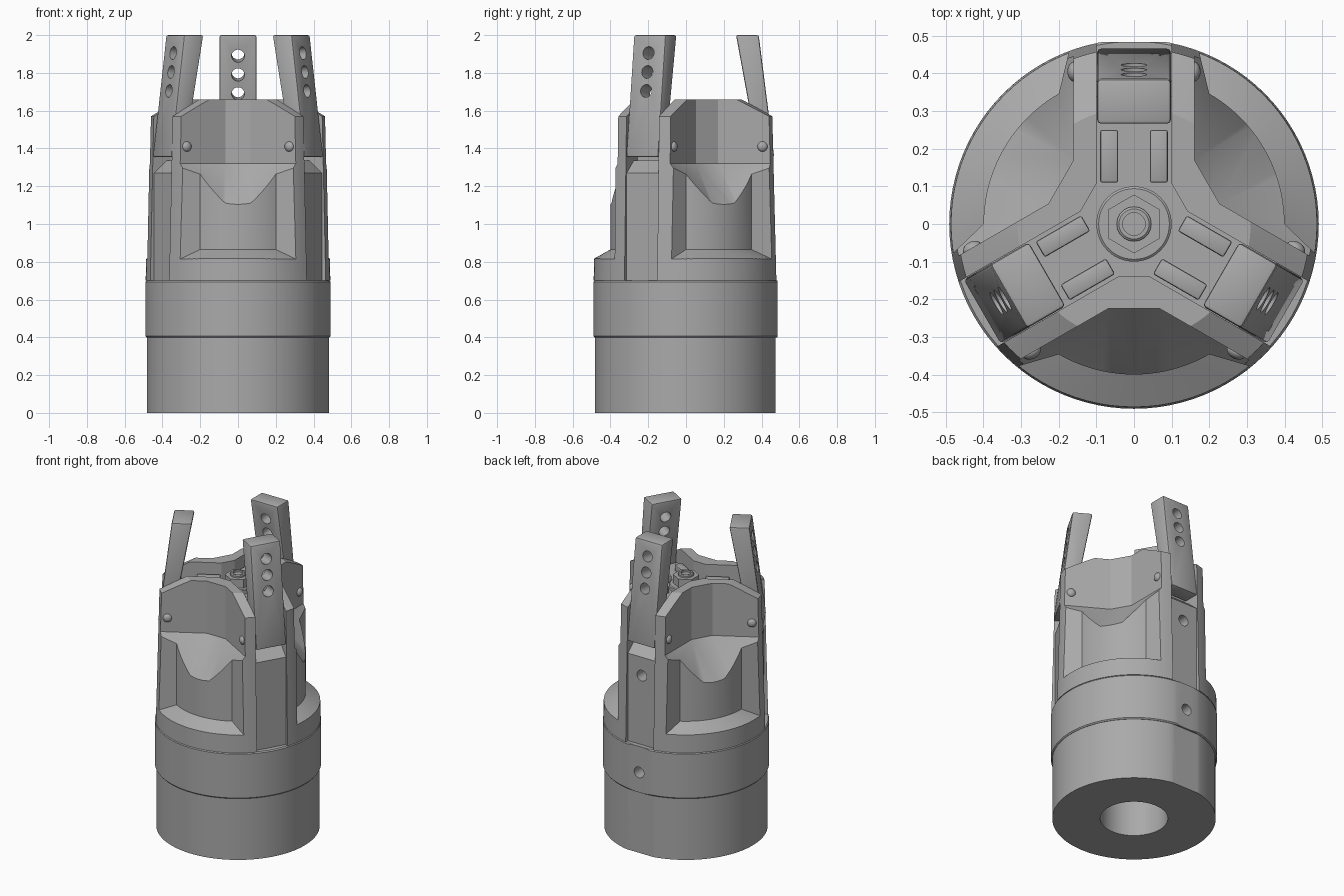
import bpy, bmesh
from math import radians, sin, cos, pi
from mathutils import Matrix, Vector

cube = bpy.data.objects.get("Cube")
if cube:
    bpy.data.objects.remove(cube, do_unlink=True)

steel = bpy.data.materials.new("brushed grey")
steel.use_nodes = True
GREY = (0.4, 0.4, 0.4, 1)
steel.diffuse_color = GREY
steel.node_tree.nodes["Principled BSDF"].inputs["Base Color"].default_value = GREY


def finish(name, bm, turn=0):
    """Turn the geometry about the main axis and make an object of it."""
    bm.transform(Matrix.Rotation(radians(turn), 4, 'Z'))
    bmesh.ops.recalc_face_normals(bm, faces=bm.faces)
    mesh = bpy.data.meshes.new(name)
    bm.to_mesh(mesh)
    bm.free()
    mesh.materials.append(steel)
    ob = bpy.data.objects.new(name, mesh)
    bpy.context.collection.objects.link(ob)
    return ob


def lathe(name, profile, steps=96):
    """Spin a closed (radius, z) profile."""
    bm = bmesh.new()
    vs = [bm.verts.new((r, 0, z)) for r, z in profile]
    es = [bm.edges.new((vs[i], vs[(i + 1) % len(vs)])) for i in range(len(vs))]
    bmesh.ops.spin(bm, geom=vs + es, cent=(0, 0, 0), axis=(0, 0, 1),
                   angle=2 * pi, steps=steps, use_duplicate=False)
    bmesh.ops.remove_doubles(bm, verts=bm.verts, dist=1e-5)
    return finish(name, bm)


def prism(name, profile, x0, x1, turn=0, bevel=0):
    """Extrude a (y, z) profile from x0 to x1."""
    bm = bmesh.new()
    face = bm.faces.new([bm.verts.new((x0, y, z)) for y, z in profile])
    new = bmesh.ops.extrude_face_region(bm, geom=[face])["geom"]
    bmesh.ops.translate(bm, vec=(x1 - x0, 0, 0),
                        verts=[v for v in new if isinstance(v, bmesh.types.BMVert)])
    bmesh.ops.recalc_face_normals(bm, faces=bm.faces)
    if bevel:
        bmesh.ops.bevel(bm, geom=bm.edges[:], offset=bevel, segments=2,
                        profile=0.5, affect='EDGES')
    return finish(name, bm, turn)


def rod(name, radius, length, matrix, turn=0, sides=32):
    bm = bmesh.new()
    bmesh.ops.create_cone(bm, cap_ends=True, segments=sides, radius1=radius,
                          radius2=radius, depth=length, matrix=matrix)
    return finish(name, bm, turn)


def radial(y, z, tilt=0):
    """Matrix laying a rod along y at the given place."""
    return Matrix.Translation((0, y, z)) @ Matrix.Rotation(radians(90 + tilt), 4, 'X')


def cut(target, *cutters):
    """Subtract the cutters and remove them."""
    bpy.context.view_layer.objects.active = target
    for c in cutters:
        c.hide_render = True
        mod = target.modifiers.new("cut", 'BOOLEAN')
        mod.operation, mod.solver, mod.object = 'DIFFERENCE', 'EXACT', c
        bpy.ops.object.modifier_apply(modifier=mod.name)
        bpy.data.objects.remove(c, do_unlink=True)


def pocket_cutter(turn):
    """Open pocket with a chute floor that falls outward."""
    bm = bmesh.new()
    for s in (-1, 1):
        for z in (1.32, 1.9):
            bm.verts.new((s * 0.067, -0.224, z))
            bm.verts.new((s * 0.57, -0.514, z))
        bm.verts.new((s * 0.07, -0.55, 0.92))
        bm.verts.new((s * 0.07, -0.55, 1.9))
    bmesh.ops.convex_hull(bm, input=bm.verts)
    return finish("pocket_cutter", bm, turn)


def recess_cutter(turn, n=20):
    """Curved window with sloping sides and sill."""
    bm = bmesh.new()
    rows = []
    for i in range(n + 1):
        a = radians(-30 + 60 * i / n)
        rows.append([bm.verts.new((r * sin(a * k), -r * cos(a * k), z))
                     for r, k, z in ((0.4, 1, 0.865), (0.57, 1.49, 0.77),
                                     (0.57, 1.49, 1.4), (0.4, 1, 1.4))])
    for p, q in zip(rows, rows[1:]):
        for j in range(4):
            k = (j + 1) % 4
            bm.faces.new((p[j], p[k], q[k], q[j]))
    bm.faces.new(rows[0])
    bm.faces.new(rows[-1])
    return finish("recess_cutter", bm, turn)


# Lower drum with its bore, and the collar above it
base = lathe("base_drum", [(0.2, 0), (0.483, 0), (0.483, 0.4), (0.2, 0.4)])
collar = lathe("collar", [(0, 0.4), (0.485, 0.4), (0.491, 0.407),
                          (0.491, 0.693), (0.485, 0.7), (0, 0.7)])

# Flat keyway on the back
cut(base, prism("flat_cutter", [(0.473, -0.1), (0.6, -0.1), (0.6, 0.5), (0.473, 0.5)],
                -0.1, 0.1))
cut(collar, prism("flat_cutter", [(0.484, 0.3), (0.6, 0.3), (0.6, 0.8), (0.484, 0.8)],
                  -0.1, 0.1),
    rod("port_cutter", 0.035, 0.2, radial(0.5, 0.53)))

# Housing: tapered drum, cut into three pockets and three jaw slides
housing = lathe("housing", [(0, 0.7), (0.489, 0.7), (0.468, 1.57), (0.31, 1.66), (0, 1.66)])
SLIDE = [(0, 1.55), (0.34, 1.55), (0.34, 1.335), (0.38, 1.335), (0.455, 1.27),
         (0.455, 0.6), (0.7, 0.6), (0.7, 1.9), (0, 1.9)]
for turn in (0, 120, 240):
    cut(housing, pocket_cutter(turn), recess_cutter(turn),
        prism("slide_cutter", SLIDE, -0.1, 0.1, turn))
core = rod("core_cutter", 0.28, 0.4, Matrix.Translation((0, 0, 1.75))
           @ Matrix.Rotation(pi / 2, 4, 'Z'), sides=3)
# Align one corner of the three-sided core with the back slide
tip = max(core.data.vertices, key=lambda v: v.co.y).co
if abs(tip.x) > 0.01:
    core.data.transform(Matrix.Rotation(pi / 2 - Vector((tip.x, tip.y)).angle_signed(
        Vector((1, 0))), 4, 'Z'))
cut(housing, core, rod("port_cutter", 0.035, 0.2, radial(0.46, 1.15)))

# Jaws, guide rails and wall pins
JAW = [(0.265, 2), (0.385, 2), (0.467, 1.355), (0.36, 1.355), (0.342, 1.58)]
for side, turn in (("back", 0), ("right", 120), ("left", 240)):
    jaw = prism(side + "_jaw", JAW, -0.098, 0.098, turn, 0.01)
    cut(jaw, *[rod("hole_cutter", 0.034, 0.4, radial(0.36 + (1.9 - z) * 0.15, z, 8), turn)
               for z in (1.7, 1.8, 1.9)])
    for s, hand in ((-1, "a"), (1, "b")):
        prism(f"{side}_rail_{hand}", [(0.11, 1.54), (0.25, 1.54), (0.25, 1.59), (0.11, 1.59)],
              s * 0.042, s * 0.09, turn, 0.006)
        bm = bmesh.new()
        bmesh.ops.create_uvsphere(bm, u_segments=20, v_segments=12, radius=0.027,
                                  matrix=Matrix.Translation((s * 0.158, 0.405, 1.41))
                                  @ Matrix.Diagonal((0.7, 1, 1, 1)))
        finish(f"{side}_pin_{hand}", bm, turn)

# Centre washer, hexagon nut and hollow stud
lathe("washer", [(0, 1.54), (0.1, 1.54), (0.1, 1.575), (0.094, 1.58), (0, 1.58)], 48)
rod("hex_nut", 0.078, 0.06, Matrix.Translation((0, 0, 1.605)), sides=6)
lathe("stud", [(0, 1.6), (0.046, 1.6), (0.046, 1.645), (0.04, 1.65),
               (0.03, 1.65), (0.03, 1.638), (0, 1.638)], 32)

# Smooth the round surfaces, keep the machined edges sharp
bpy.ops.object.select_all(action='DESELECT')
for ob in bpy.context.scene.objects:
    if ob.type == 'MESH' and ob.data.materials and ob.data.materials[0] == steel:
        ob.select_set(True)
        bpy.context.view_layer.objects.active = ob
bpy.ops.object.shade_smooth_by_angle(angle=radians(25))
